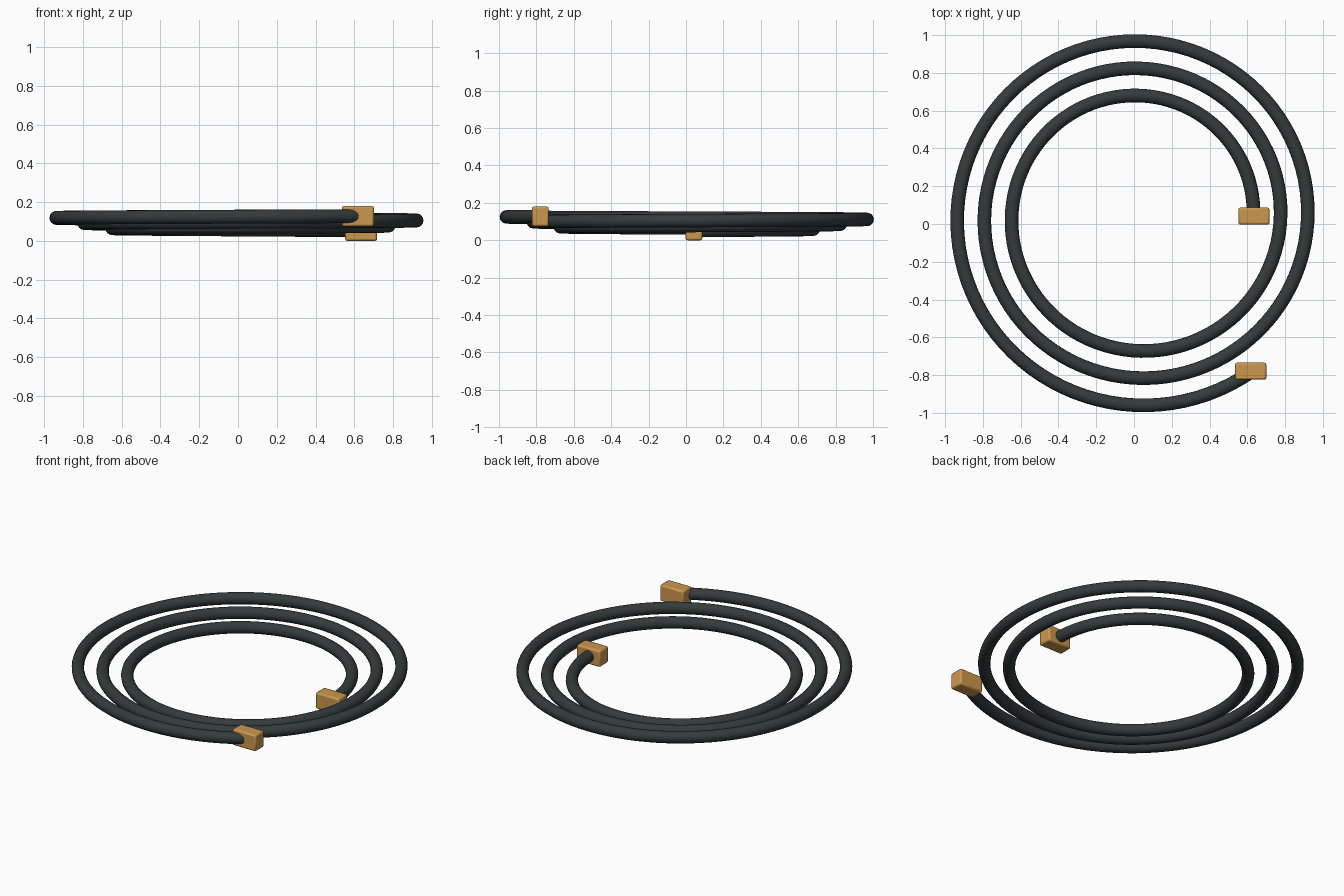
import bpy, math

if "Cube" in bpy.data.objects:
    bpy.data.objects.remove(bpy.data.objects["Cube"])

CX, CY = 0.028, 0.04          # spiral centre
R0, PITCH = 0.604, 0.144      # inner radius, growth per turn
Z0, RISE = 0.0525, 0.0263     # start height, rise per turn
TURNS, TUBE = 2.85, 0.036


def material(name, rgb):
    m = bpy.data.materials.new(name)
    m.diffuse_color = (*rgb, 1)
    m.use_nodes = True
    m.node_tree.nodes["Principled BSDF"].inputs["Base Color"].default_value = m.diffuse_color
    return m


hose_mat = material("dark_rubber", (0.034, 0.044, 0.044))
brass_mat = material("brass", (0.6, 0.31, 0.077))


def spiral(t):
    a, r = t * math.tau, R0 + PITCH * t
    return (CX + r * math.cos(a), CY + r * math.sin(a), Z0 + RISE * t)


# Coiled hose: flat spiral path with a round section
curve = bpy.data.curves.new("hose", 'CURVE')
curve.dimensions = '3D'
curve.bevel_depth = TUBE
curve.bevel_resolution = 6
curve.use_fill_caps = True
path = curve.splines.new('POLY')
N = 274
path.points.add(N - 1)
for i, p in enumerate(path.points):
    p.co = (*spiral(TURNS * i / (N - 1)), 1)
hose = bpy.data.objects.new("hose", curve)
bpy.context.collection.objects.link(hose)
curve.materials.append(hose_mat)
bpy.context.view_layer.objects.active = hose
hose.select_set(True)
bpy.ops.object.convert(target='MESH')
bpy.ops.object.shade_smooth_by_angle(angle=math.radians(40))


# Block fittings on both ends
def fitting(name, loc):
    bpy.ops.mesh.primitive_cube_add(size=1, location=loc)
    ob = bpy.context.object
    ob.name = name
    ob.scale = (0.165, 0.09, 0.105)
    bpy.ops.object.transform_apply(location=False, rotation=False, scale=True)
    bevel = ob.modifiers.new("rounded_edges", 'BEVEL')
    bevel.width, bevel.segments = 0.01, 2
    ob.data.materials.append(brass_mat)
    bpy.ops.object.shade_smooth_by_angle(angle=math.radians(30))


fitting("inner_end_fitting", (0.635, 0.042, Z0))
fitting("outer_end_fitting", (0.618, -0.779, spiral(TURNS)[2]))
